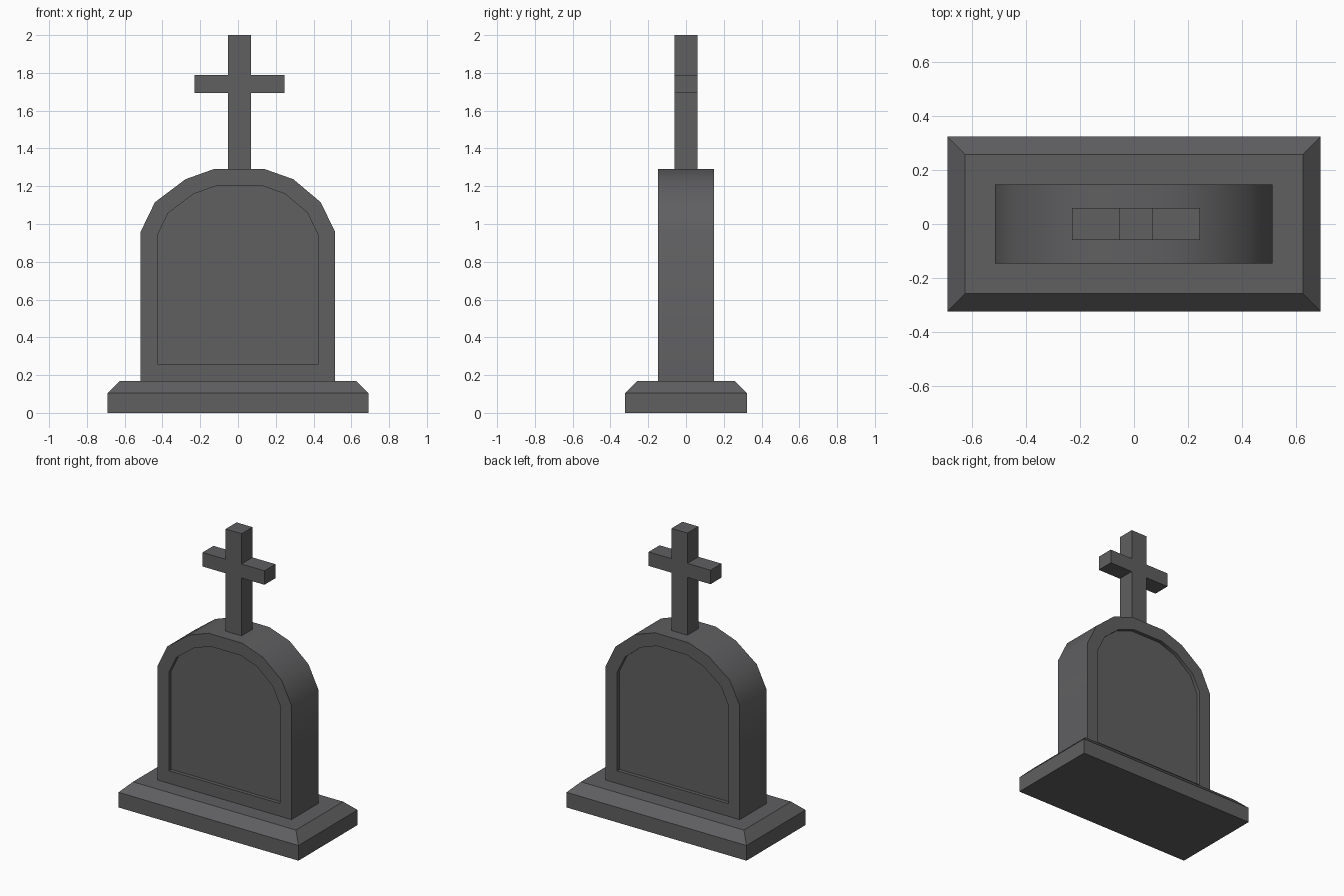
import bpy, bmesh, math
from mathutils import Vector

if "Cube" in bpy.data.objects:
    bpy.data.objects.remove(bpy.data.objects["Cube"])

stone = bpy.data.materials.new("dark grey stone")
stone.diffuse_color = (0.115, 0.115, 0.12, 1)
stone.use_nodes = True
stone.node_tree.nodes["Principled BSDF"].inputs["Base Color"].default_value = stone.diffuse_color


def finish(bm, name):
    bmesh.ops.recalc_face_normals(bm, faces=bm.faces)
    mesh = bpy.data.meshes.new(name)
    bm.to_mesh(mesh)
    bm.free()
    mesh.materials.append(stone)
    obj = bpy.data.objects.new(name, mesh)
    bpy.context.collection.objects.link(obj)
    return obj


def slab(profile, half_depth):
    """Extrude an x-z outline along y, centred on y = 0."""
    bm = bmesh.new()
    face = bm.faces.new([bm.verts.new((x, -half_depth, z)) for x, z in profile])
    new = bmesh.ops.extrude_face_region(bm, geom=[face], use_keep_orig=True)["geom"]
    verts = [g for g in new if isinstance(g, bmesh.types.BMVert)]
    bmesh.ops.translate(bm, verts=verts, vec=(0, 2 * half_depth, 0))
    bmesh.ops.recalc_face_normals(bm, faces=bm.faces)
    return bm


# Base: plinth with a chamfered top
bm = bmesh.new()
rings = []
for hx, hy, z in ((0.69, 0.323, 0), (0.69, 0.323, 0.105), (0.625, 0.258, 0.17)):
    rings.append([bm.verts.new((sx * hx, sy * hy, z))
                  for sx, sy in ((-1, -1), (1, -1), (1, 1), (-1, 1))])
for low, high in zip(rings, rings[1:]):
    for i in range(4):
        j = (i + 1) % 4
        bm.faces.new((low[i], low[j], high[j], high[i]))
bm.faces.new(rings[0])
bm.faces.new(rings[-1])
finish(bm, "base")

# Headstone: arched slab with a recessed panel on front and back
arch = [(-0.515, 0.17), (0.513, 0.17), (0.513, 0.96), (0.438, 1.115),
        (0.293, 1.237), (0.137, 1.292), (-0.124, 1.292), (-0.278, 1.237),
        (-0.44, 1.115), (-0.515, 0.96)]
bm = slab(arch, 0.147)
bm.normal_update()
for side in (-1, 1):
    face = next(f for f in bm.faces if f.normal.y * side > 0.9 and len(f.verts) == len(arch))
    bmesh.ops.inset_region(bm, faces=[face], thickness=0.088, use_even_offset=True)
    panel = bmesh.ops.extrude_discrete_faces(bm, faces=[face])["faces"][0]
    bmesh.ops.translate(bm, verts=panel.verts[:], vec=Vector((0, -side * 0.025, 0)))
headstone = finish(bm, "headstone")
bpy.context.view_layer.objects.active = headstone
headstone.select_set(True)
bpy.ops.object.shade_smooth_by_angle(angle=math.radians(30))

# Cross on top
l, r = -0.053, 0.069
cross = [(l, 1.285), (r, 1.285), (r, 1.693), (0.245, 1.693), (0.245, 1.79), (r, 1.79),
         (r, 2.0), (l, 2.0), (l, 1.79), (-0.23, 1.79), (-0.23, 1.693), (l, 1.693)]
finish(slab(cross, 0.06), "cross")
